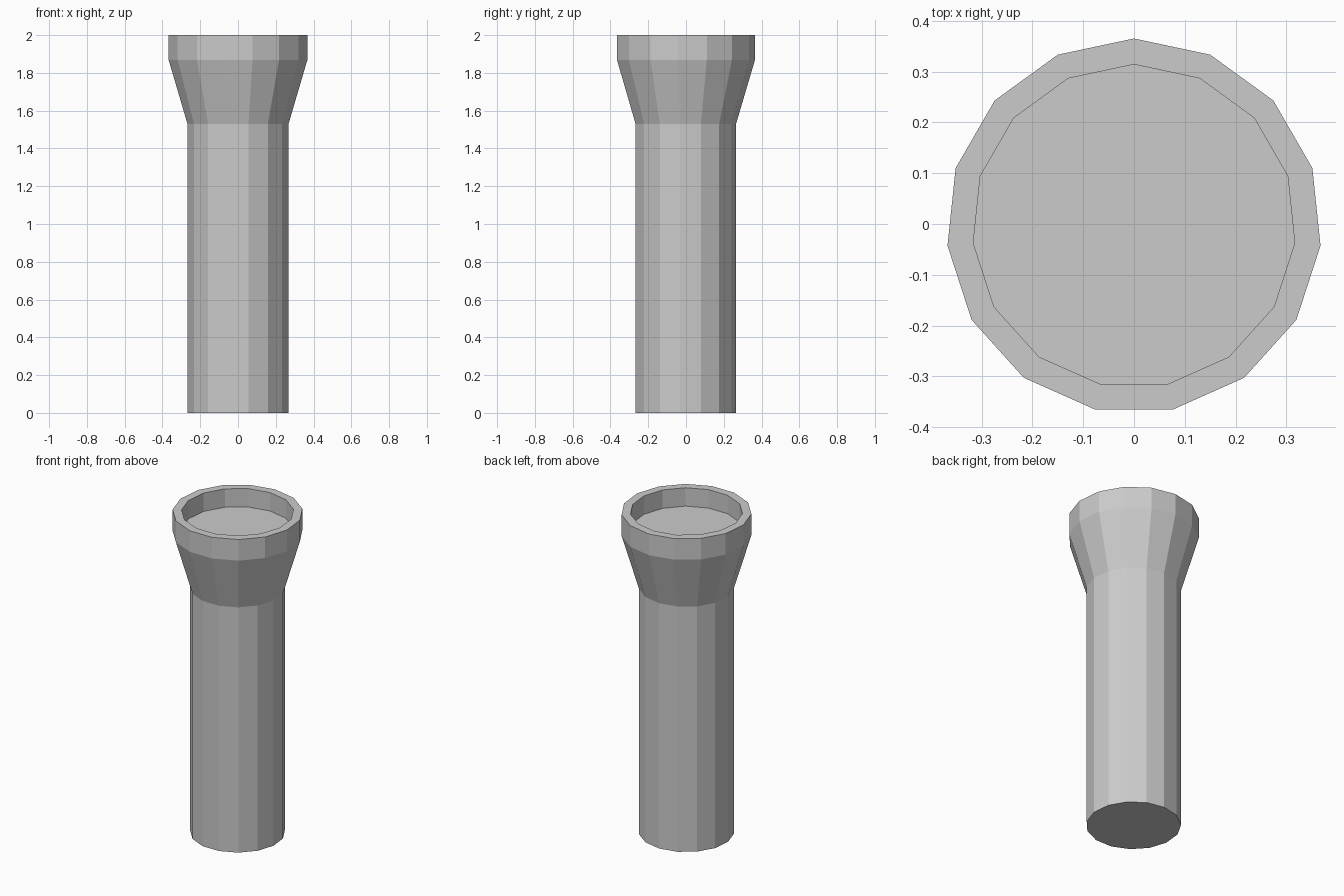
import bpy, bmesh, math

if "Cube" in bpy.data.objects:
    bpy.data.objects.remove(bpy.data.objects["Cube"])

SIDES = 15
Y_OFF = -0.004  # keeps the odd-sided outline centred on y = 0


def lathe(name, profile):
    """Revolve (radius, z) points into a flat-shaded solid, capped at both ends."""
    bm = bmesh.new()
    rings = []
    for r, z in profile:
        ring = []
        for i in range(SIDES):
            a = math.pi / 2 + 2 * math.pi * i / SIDES
            ring.append(bm.verts.new((r * math.cos(a), r * math.sin(a) + Y_OFF, z)))
        rings.append(ring)
    for low, high in zip(rings, rings[1:]):
        for i in range(SIDES):
            j = (i + 1) % SIDES
            bm.faces.new((low[i], low[j], high[j], high[i]))
    bm.faces.new(rings[0][::-1])
    bm.faces.new(rings[-1])
    mesh = bpy.data.meshes.new(name)
    bm.to_mesh(mesh)
    bm.free()
    obj = bpy.data.objects.new(name, mesh)
    bpy.context.collection.objects.link(obj)
    return obj


# Torch: straight handle, flared head, rim and recessed lens floor
lathe("torch_body", [
    (0.269, 0.0),     # handle base
    (0.269, 1.53),    # handle top
    (0.369, 1.868),   # flare top
    (0.369, 2.0),     # outer rim
    (0.318, 2.0),     # inner rim
    (0.318, 1.885),   # lens floor
])
